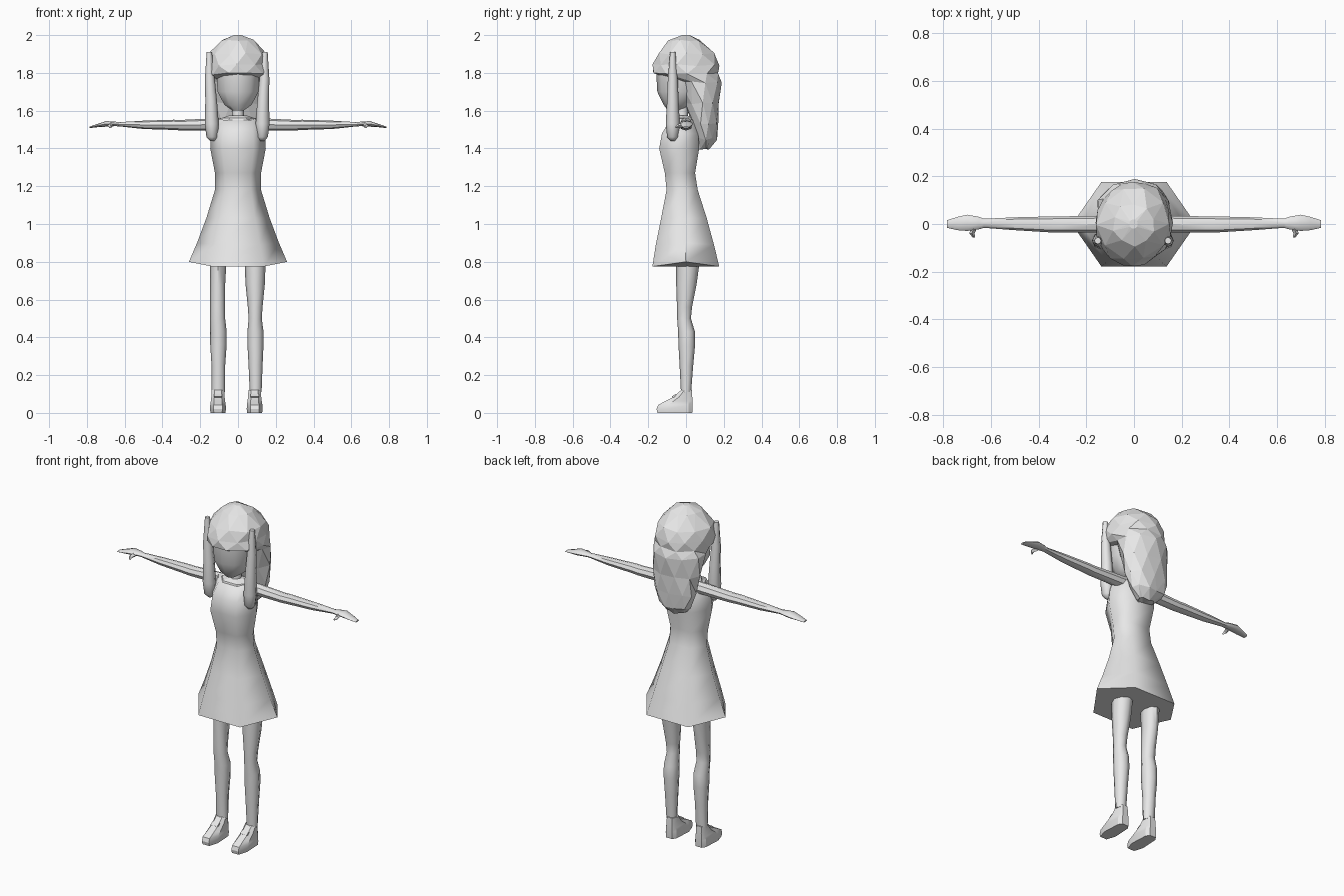
import bpy, bmesh, math, random
from mathutils import Vector

random.seed(4)
grey = bpy.data.materials.new("light_grey")
grey.diffuse_color = (0.8, 0.8, 0.8, 1)


def loft(name, rings, smooth=None, triangles=False):
    """Skin a list of equal-length point rings, capping both ends."""
    bm = bmesh.new()
    rows = [[bm.verts.new(p) for p in ring] for ring in rings]
    n = len(rows[0])
    for a, b in zip(rows, rows[1:]):
        for i in range(n):
            j = (i + 1) % n
            bm.faces.new((a[i], a[j], b[j], b[i]))
    bm.faces.new(rows[0][::-1])
    bm.faces.new(rows[-1])
    if triangles:
        bmesh.ops.triangulate(bm, faces=bm.faces)
    bmesh.ops.recalc_face_normals(bm, faces=bm.faces)
    mesh = bpy.data.meshes.new(name)
    bm.to_mesh(mesh)
    bm.free()
    mesh.materials.append(grey)
    ob = bpy.data.objects.new(name, mesh)
    bpy.context.collection.objects.link(ob)
    if smooth:
        bpy.ops.object.select_all(action='DESELECT')
        ob.select_set(True)
        bpy.context.view_layer.objects.active = ob
        bpy.ops.object.shade_smooth_by_angle(angle=math.radians(smooth))
    return ob


def flat_ring(z, x0, x1, y0, y1, n=8, twist=0.0, jitter=0.0):
    """Horizontal ellipse filling the given x and y ranges."""
    pts = []
    for i in range(n):
        t = 2 * math.pi * (i + twist) / n
        p = Vector(((x0 + x1) / 2 + (x1 - x0) / 2 * math.cos(t),
                    (y0 + y1) / 2 + (y1 - y0) / 2 * math.sin(t), z))
        pts.append(p + Vector([random.uniform(-jitter, jitter) for _ in range(3)]))
    return pts


# dress: six-sided bell (z at corners, z at sides, half width, corner x, front y, back y)
dress = [(0.775, 0.80, 0.26, 0.137, -0.178, 0.176),
         (0.89, 0.90, 0.217, 0.115, -0.16, 0.148),
         (1.03, 1.03, 0.168, 0.09, -0.132, 0.11),
         (1.18, 1.18, 0.122, 0.068, -0.103, 0.062),
         (1.27, 1.27, 0.122, 0.068, -0.112, 0.048),
         (1.40, 1.40, 0.147, 0.083, -0.142, 0.07),
         (1.48, 1.48, 0.142, 0.08, -0.127, 0.065),
         (1.55, 1.56, 0.115, 0.07, -0.085, 0.045)]
loft("dress", [[(-w, (f + b) / 2, zs), (-c, f, zc), (c, f, zc),
                (w, (f + b) / 2, zs), (c, b, zc), (-c, b, zc)]
               for zc, zs, w, c, f, b in dress], 65)

# neck and collar
loft("neck", [flat_ring(z, -r, r, -0.02 - r, -0.02 + r)
              for z, r in ((1.52, 0.04), (1.57, 0.031), (1.68, 0.031))], 50)
loft("collar", [flat_ring(z, -r, r, -0.02 - r * 0.7, -0.02 + r * 0.7, 6)
                for z, r in ((1.53, 0.11), (1.56, 0.09), (1.575, 0.045))])

# head with a tapering chin
loft("head", [flat_ring(z, -w, w, f, b, 10, 0.5) for z, w, f, b in
              ((1.60, 0.03, -0.095, -0.03), (1.63, 0.075, -0.118, 0.03),
               (1.70, 0.114, -0.152, 0.08), (1.81, 0.12, -0.158, 0.10))], 40)

# faceted hair: full cap above the fringe, then a long fall down the back
hair = [(2.0, 0.02, -0.02, 0.02), (1.97, 0.088, -0.09, 0.085),
        (1.90, 0.153, -0.155, 0.155), (1.84, 0.163, -0.172, 0.18),
        (1.795, 0.163, -0.176, 0.182), (1.75, 0.155, -0.06, 0.184),
        (1.64, 0.148, -0.01, 0.178), (1.53, 0.135, 0.03, 0.172),
        (1.45, 0.108, 0.045, 0.164), (1.40, 0.06, 0.06, 0.125)]
loft("hair", [flat_ring(z, -w, w - 0.004, f, b, 10, 0.5 * (k % 2), 0.006 if k else 0)
              for k, (z, w, f, b) in enumerate(hair)], triangles=True)

# side locks in front of the shoulders
lock = [(1.44, 0.127, 0.012), (1.46, 0.128, 0.03), (1.53, 0.13, 0.037),
        (1.65, 0.133, 0.031), (1.77, 0.14, 0.026), (1.91, 0.143, 0.014)]
for side, s, out in (("left", -1, 0.009), ("right", 1, 0.0)):
    loft(side + "_lock", [flat_ring(z, s * (x + out) - r, s * (x + out) + r,
                                    -0.07 - r, -0.07 + r) for z, x, r in lock], 60)

# arms and hands: x, middle y, half depth, middle z, half height
arm = [(0.08, 0, 0.036, 1.528, 0.034), (0.30, -0.002, 0.034, 1.523, 0.028),
       (0.34, -0.002, 0.034, 1.525, 0.027), (0.50, 0.001, 0.027, 1.525, 0.022),
       (0.63, 0.003, 0.019, 1.528, 0.011), (0.65, 0.004, 0.026, 1.53, 0.012),
       (0.70, 0.005, 0.034, 1.53, 0.015), (0.74, 0.002, 0.028, 1.522, 0.009),
       (0.785, 0, 0.016, 1.512, 0.004)]
for side, s in (("left", -1), ("right", 1)):
    loft(side + "_arm", [[(s * x, cy + d * math.cos(i * math.pi / 4),
                           cz + h * math.sin(i * math.pi / 4)) for i in range(8)]
                         for x, cy, d, cz, h in arm], 40)
    # thumb
    loft(side + "_thumb", [[(s * (x + r * math.cos(i * math.pi / 2)), y,
                             z + r * math.sin(i * math.pi / 2)) for i in range(4)]
                           for x, y, z, r in ((0.67, -0.01, 1.525, 0.014),
                                              (0.68, -0.04, 1.52, 0.011),
                                              (0.672, -0.056, 1.512, 0.005))])

# legs: z, inner x, outer x, front y, back y
right_leg = [(0.11, 0.062, 0.125, -0.027, 0.027), (0.25, 0.056, 0.13, -0.034, 0.038),
             (0.36, 0.05, 0.135, -0.04, 0.048), (0.43, 0.05, 0.135, -0.042, 0.047),
             (0.50, 0.056, 0.126, -0.047, 0.026), (0.56, 0.052, 0.13, -0.048, 0.032),
             (0.68, 0.04, 0.142, -0.052, 0.056), (0.82, 0.034, 0.147, -0.052, 0.075)]
left_leg = [(z, 0.068 - (0.008 if 0.3 < z < 0.45 or z > 0.7 else 0),
             0.14 + (0.007 if z > 0.3 else 0), f, b) for z, _, _, f, b in right_leg]
for side, s, leg in (("left", -1, left_leg), ("right", 1, right_leg)):
    loft(side + "_leg", [flat_ring(z, s * a, s * b, f, k) for z, a, b, f, k in leg], 60)

# shoes: z, half width, toe y, heel y, with squared toes
shoe = [(0.0, 0.04, -0.152, 0.033), (0.02, 0.042, -0.156, 0.034),
        (0.042, 0.041, -0.148, 0.034), (0.062, 0.038, -0.11, 0.034),
        (0.085, 0.035, -0.065, 0.033), (0.122, 0.033, -0.025, 0.031)]
for side, cx in (("left", -0.106), ("right", 0.088)):
    rings = []
    for z, w, f, b in shoe:
        m = f + (b - f) * 0.3
        rings.append([(cx + sx * w, y, z) for sx, y in
                      ((-0.55, f), (0.55, f), (1, m), (0.85, b - 0.02), (0.5, b),
                       (-0.5, b), (-0.85, b - 0.02), (-1, m))])
    loft(side + "_shoe", rings, 30)
    # strap across the instep
    loft(side + "_shoe_strap", [[(cx + sx * 0.022, y, z) for sx in (-1, 1)] +
                                [(cx + sx * 0.022, y + 0.02, z - 0.012) for sx in (1, -1)]
                                for y, z in ((-0.076, 0.086), (-0.055, 0.1))])
